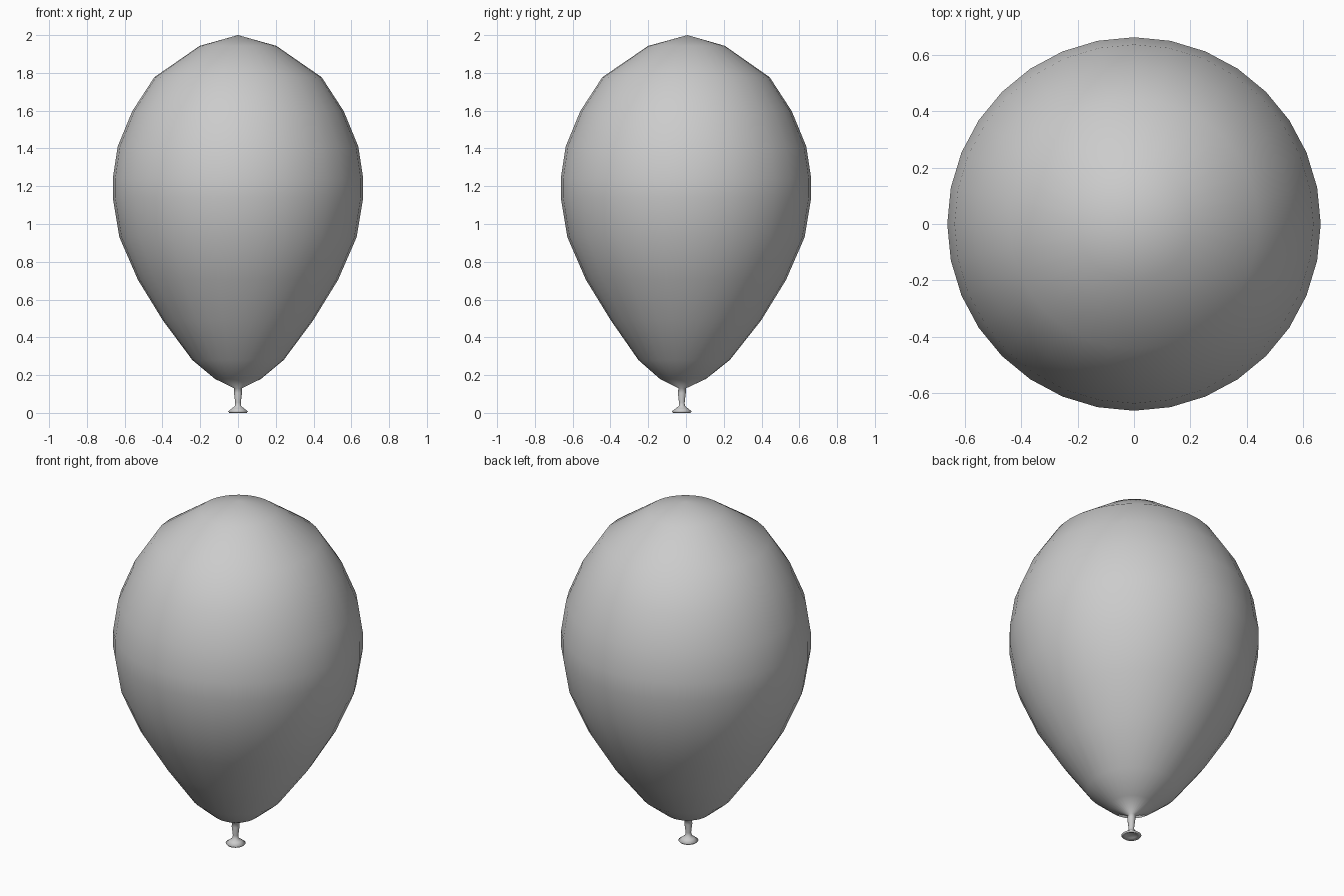
import bpy, bmesh, math

if "Cube" in bpy.data.objects:
    bpy.data.objects.remove(bpy.data.objects["Cube"])


def lathe(name, profile, sides):
    """Revolve (radius, z, y offset) points around z; radius 0 makes a pole."""
    bm = bmesh.new()
    rings = []
    for r, z, oy in profile:
        if r == 0:
            rings.append([bm.verts.new((0, oy, z))])
        else:
            rings.append([bm.verts.new((r * math.cos(2 * math.pi * i / sides),
                                        oy + r * math.sin(2 * math.pi * i / sides), z))
                          for i in range(sides)])
    for a, b in zip(rings, rings[1:]):
        for i in range(sides):
            j = (i + 1) % sides
            if len(a) == 1:
                bm.faces.new((a[0], b[j], b[i]))
            elif len(b) == 1:
                bm.faces.new((a[i], a[j], b[0]))
            else:
                bm.faces.new((a[i], a[j], b[j], b[i]))
    bmesh.ops.recalc_face_normals(bm, faces=bm.faces)
    for f in bm.faces:
        f.smooth = True
    mesh = bpy.data.meshes.new(name)
    bm.to_mesh(mesh)
    bm.free()
    obj = bpy.data.objects.new(name, mesh)
    bpy.context.collection.objects.link(obj)
    return obj


# Inflated body, its lower end leaning slightly forward into the thin neck
# and flared mouth, which has a shallow hollow underneath
lathe("balloon", [
    (0, 0.02, -0.022),
    (0.03, 0.008, -0.022),
    (0.046, 0.0, -0.022),
    (0.053, 0.008, -0.022),
    (0.032, 0.024, -0.022),
    (0.016, 0.037, -0.022),
    (0.015, 0.055, -0.022),
    (0.021, 0.105, -0.022),
    (0.020, 0.130, -0.020),
    (0.122, 0.180, -0.016),
    (0.242, 0.280, -0.010),
    (0.398, 0.490, 0),
    (0.530, 0.705, 0),
    (0.628, 0.930, 0),
    (0.663, 1.140, 0),
    (0.663, 1.240, 0),
    (0.637, 1.410, 0),
    (0.560, 1.597, 0),
    (0.443, 1.777, 0),
    (0.203, 1.943, 0.003),
    (0, 2.0, 0.008),
], 32)
